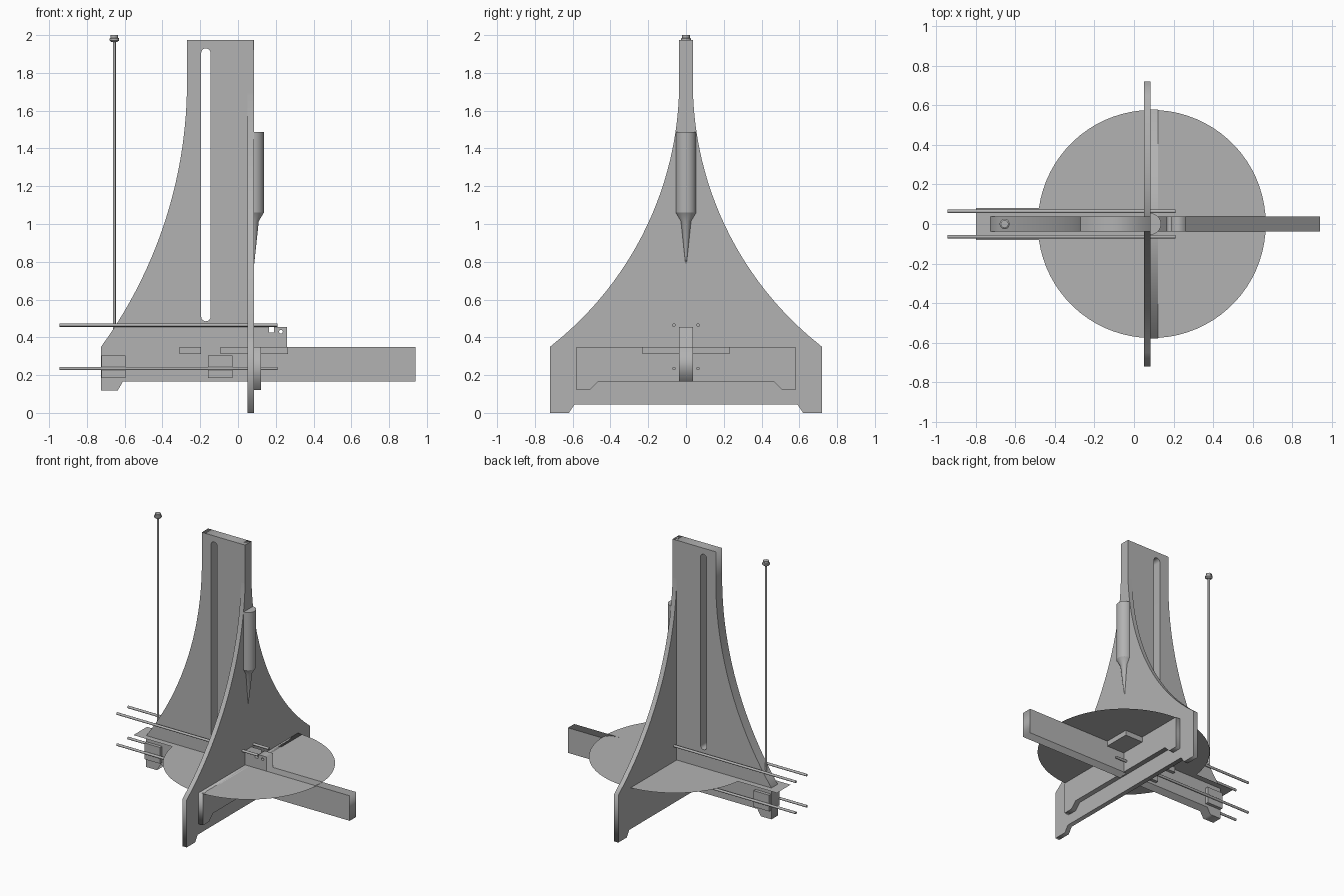
import bpy, bmesh, math
from mathutils import Matrix

if "Cube" in bpy.data.objects:
    bpy.data.objects.remove(bpy.data.objects["Cube"])

grey = bpy.data.materials.new("plain grey")
grey.diffuse_color = (0.45, 0.45, 0.45, 1)
grey.use_nodes = True
grey.node_tree.nodes["Principled BSDF"].inputs["Base Color"].default_value = grey.diffuse_color


def plate(name, loops, thick, plane, offset):
    """Extrude closed outlines (later loops are holes), standing in the XZ or YZ plane."""
    cu = bpy.data.curves.new(name, 'CURVE')
    cu.dimensions, cu.fill_mode, cu.extrude = '2D', 'BOTH', thick / 2
    for pts in loops:
        sp = cu.splines.new('POLY')
        sp.points.add(len(pts) - 1)
        for p, (a, b) in zip(sp.points, pts):
            p.co = (a, b, 0, 1)
        sp.use_cyclic_u = True
    ob = bpy.data.objects.new(name, cu)
    bpy.context.collection.objects.link(ob)
    if plane == 'XZ':
        ob.matrix_world = Matrix(((1, 0, 0, 0), (0, 0, -1, offset), (0, 1, 0, 0), (0, 0, 0, 1)))
    else:
        ob.matrix_world = Matrix(((0, 0, 1, offset), (1, 0, 0, 0), (0, 1, 0, 0), (0, 0, 0, 1)))
    bpy.ops.object.select_all(action='DESELECT')
    ob.select_set(True)
    bpy.context.view_layer.objects.active = ob
    bpy.ops.object.convert(target='MESH')
    ob = bpy.context.object
    ob.data.materials.clear()
    ob.data.materials.append(grey)
    return ob


def mesh_object(name, bm, smooth=False):
    bmesh.ops.recalc_face_normals(bm, faces=bm.faces[:])
    me = bpy.data.meshes.new(name)
    bm.to_mesh(me)
    bm.free()
    me.materials.append(grey)
    ob = bpy.data.objects.new(name, me)
    bpy.context.collection.objects.link(ob)
    if smooth:
        bpy.ops.object.select_all(action='DESELECT')
        ob.select_set(True)
        bpy.context.view_layer.objects.active = ob
        bpy.ops.object.shade_smooth_by_angle(angle=math.radians(30))
    return ob


def box(name, x0, x1, y0, y1, z0, z1):
    bm = bmesh.new()
    bmesh.ops.create_cube(bm, size=1, matrix=Matrix.Translation(
        ((x0 + x1) / 2, (y0 + y1) / 2, (z0 + z1) / 2)) @ Matrix.Diagonal((x1 - x0, y1 - y0, z1 - z0, 1)))
    return mesh_object(name, bm)


def lathe(name, profile, centre, start=0, sweep=math.tau, n=32):
    """Turn (radius, height) points about a vertical axis, closing the ends."""
    bm = bmesh.new()
    full = sweep > 6
    rings = []
    for r, z in profile:
        rings.append([bm.verts.new((centre[0] + r * math.cos(start + sweep * i / n),
                                    centre[1] + r * math.sin(start + sweep * i / n), z))
                      for i in range(n if full else n + 1)])
    m = len(rings[0])
    for a, b in zip(rings, rings[1:]):
        for i in range(m if full else m - 1):
            j = (i + 1) % m
            bm.faces.new((a[i], a[j], b[j], b[i]))
    bm.faces.new(rings[0])
    bm.faces.new(rings[-1])
    return mesh_object(name, bm, True)


def sweep_edge(outer, inner, z0=0.35, z1=1.75, n=24):
    """Concave arc from the wide foot up to a vertical tangent at the mast."""
    d, h = outer - inner, z1 - z0
    R = (h * h + d * d) / (2 * d)
    return [(inner + R - math.sqrt(R * R - (h * (1 - i / n)) ** 2), z0 + h * i / n)
            for i in range(n + 1)]


# Long fin with the tail bar, rear block, mast slot and pin hole
curve = [(-a, z) for a, z in sweep_edge(0.725, 0.27)]
fin = curve + [(-0.27, 1.975), (0.083, 1.975), (0.083, 0.455), (0.165, 0.455), (0.165, 0.425),
               (0.19, 0.425), (0.19, 0.455), (0.26, 0.455), (0.26, 0.35), (0.94, 0.35),
               (0.94, 0.165), (-0.61, 0.165), (-0.637, 0.118), (-0.725, 0.118)]
slot = [(-0.17 + 0.025 * math.cos(t), zc + 0.025 * math.sin(t))
        for zc, t0 in ((1.905, 0), (0.51, math.pi))
        for t in [t0 + math.pi * i / 12 for i in range(13)]]
pin = [(0.227 + 0.01 * math.cos(math.tau * i / 16), 0.43 + 0.01 * math.sin(math.tau * i / 16))
       for i in range(16)]
plate("long_fin", [fin, slot, pin], 0.074, 'XZ', 0)

# Flared cross plate with feet
half = [(0.59, 0.045), (0.62, 0), (0.72, 0)] + sweep_edge(0.72, 0.036) + [(0.036, 1.975)]
plate("cross_plate", [half + [(-a, z) for a, z in reversed(half)]], 0.034, 'YZ', 0.067)

# Smaller backing plate under the disc
half = [(0.465, 0.165), (0.51, 0.12), (0.58, 0.12), (0.58, 0.35)]
plate("backing_plate", [half + [(-a, z) for a, z in reversed(half)]], 0.037, 'YZ', 0.102)

# Thin round deck with a tab at the left
bm = bmesh.new()
r, cx, w = 0.577, 0.09, 0.08
a0 = math.pi - math.asin(w / r)
pts = [(cx + r * math.cos(-a0 + 2 * a0 * i / 72), r * math.sin(-a0 + 2 * a0 * i / 72))
       for i in range(73)] + [(-0.8, w), (-0.8, -w)]
face = bm.faces.new([bm.verts.new((x, y, 0.35)) for x, y in pts])
bmesh.ops.solidify(bm, geom=[face], thickness=0.003)
mesh_object("round_deck", bm)

# Four long rods
for side in (-1, 1):
    for z in (0.235, 0.465):
        bm = bmesh.new()
        bmesh.ops.create_cone(bm, cap_ends=True, segments=16, radius1=0.009, radius2=0.009, depth=1.155,
                              matrix=Matrix.Translation((-0.3675, side * 0.064, z))
                              @ Matrix.Rotation(math.pi / 2, 4, 'Y'))
        mesh_object("long_rod", bm, True)

# Blocks along the fin and trays under the deck
box("end_block", -0.723, -0.595, -0.06, 0.06, 0.185, 0.305)
box("middle_block", -0.16, -0.03, -0.06, 0.06, 0.185, 0.305)
box("small_tray", -0.31, -0.195, -0.06, 0.06, 0.312, 0.349)
box("large_tray", -0.093, 0.265, -0.23, 0.23, 0.312, 0.349)

# Half-round pointed body on the cross plate
lathe("pointed_body", [(0.003, 0.79), (0.027, 1.015), (0.054, 1.06), (0.054, 1.487)],
      (0.083, 0), -math.pi / 2, math.pi, 24)

# Upright antenna with a small knob
lathe("antenna_rod", [(0.008, 0.44), (0.008, 1.97)], (-0.655, 0), n=16)
lathe("antenna_knob", [(0.015, 1.963), (0.026, 1.972), (0.026, 1.982), (0.02, 1.986), (0.02, 2.0)],
      (-0.655, 0), n=12)
